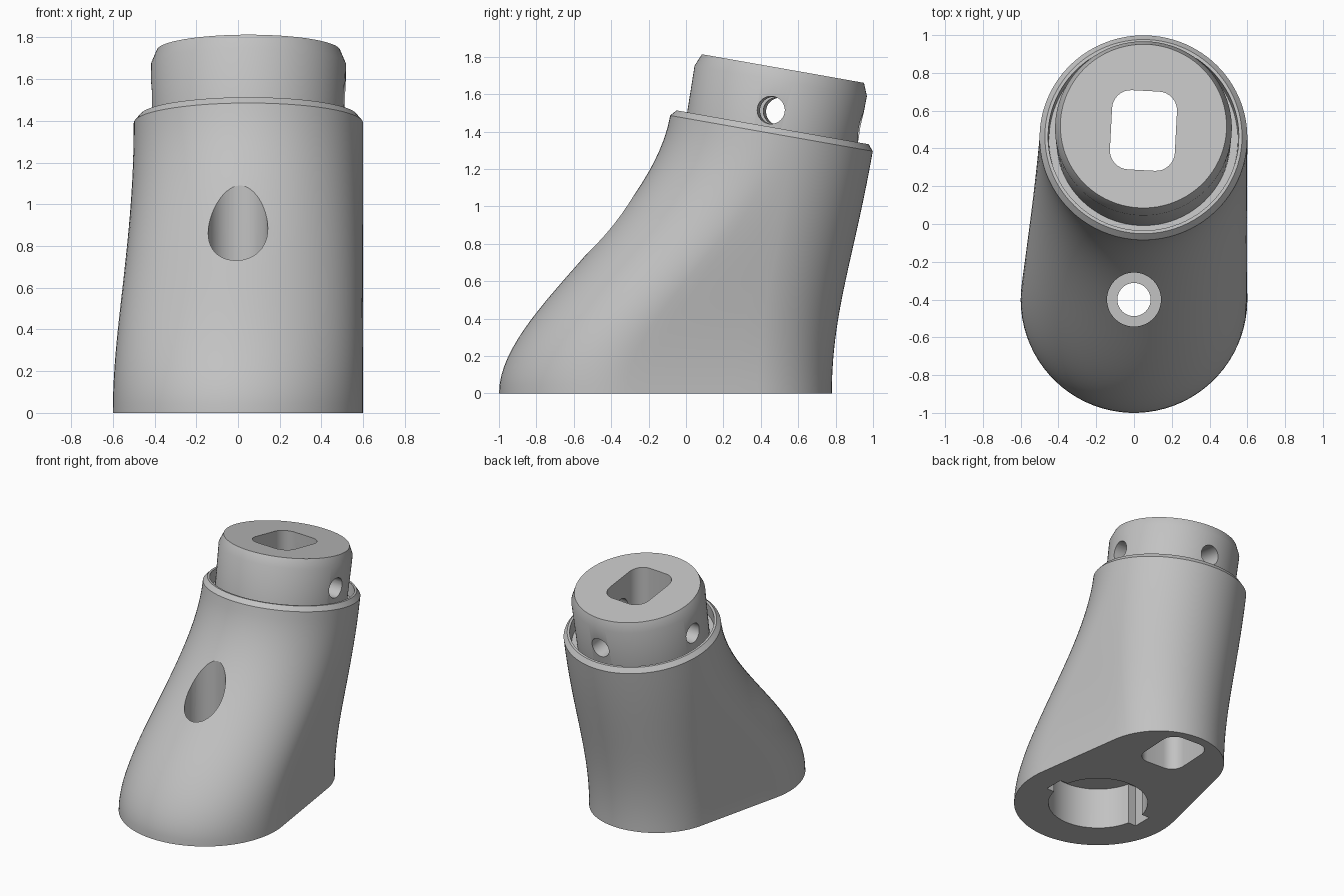
import bpy, bmesh, math
from mathutils import Vector, Matrix

if "Cube" in bpy.data.objects:
    bpy.data.objects.remove(bpy.data.objects["Cube"])

grey = bpy.data.materials.new("light grey")
grey.diffuse_color = (0.54, 0.54, 0.54, 1)
grey.use_nodes = True
grey.node_tree.nodes["Principled BSDF"].inputs["Base Color"].default_value = grey.diffuse_color

TILT, TWIST = math.radians(-10), math.radians(-3)
# tilted frame of the collar: origin at rim centre, local z along the neck axis
FRAME = Matrix.Translation((0.05, 0.457, 1.39)) @ Matrix.Rotation(TILT, 4, 'X')
AXIS = (FRAME.to_3x3() @ Vector((0, 0, 1)))


def arc(cx, cy, r, a0, a1, n):
    pts = []
    for i in range(n + 1):
        a = math.radians(a0 + (a1 - a0) * i / n)
        pts.append((cx + r * math.cos(a), cy + r * math.sin(a)))
    return pts


def line(p, q, n):
    return [(p[0] + (q[0] - p[0]) * i / n, p[1] + (q[1] - p[1]) * i / n) for i in range(1, n)]


def make(name, bm):
    bmesh.ops.recalc_face_normals(bm, faces=bm.faces)
    me = bpy.data.meshes.new(name)
    bm.to_mesh(me)
    bm.free()
    ob = bpy.data.objects.new(name, me)
    bpy.context.collection.objects.link(ob)
    me.materials.append(grey)
    return ob


def skin(bm, rings):
    """Join rings of points into a closed, capped tube."""
    vs = [[bm.verts.new(p) for p in ring] for ring in rings]
    n = len(vs[0])
    for a, b in zip(vs, vs[1:]):
        for i in range(n):
            j = (i + 1) % n
            bm.faces.new((a[i], a[j], b[j], b[i]))
    bm.faces.new(vs[0][::-1])
    bm.faces.new(vs[-1])


def prism(name, pts, z0, z1, matrix=Matrix()):
    bm = bmesh.new()
    skin(bm, [[matrix @ Vector((x, y, z)) for x, y in pts] for z in (z0, z1)])
    return make(name, bm)


def circle(x, y, r, n=48):
    return arc(x, y, r, 0, 360, n)[:-1]


def rounded_rect(hx, hy, r, n=8):
    pts = []
    for k, (sx, sy) in enumerate(((1, 1), (-1, 1), (-1, -1), (1, -1))):
        pts += arc(sx * (hx - r), sy * (hy - r), r, 90 * k, 90 * k + 90, n)
    return pts


# foot outline: large front round, tangent straight sides, smaller back round
NF, NL, NB = 44, 6, 40
BX, BY, BR = 0.032, 0.313, 0.467
lean = math.degrees(math.atan2(BY + 0.4, BX))
spread = math.degrees(math.acos((0.6 - BR) / math.hypot(BX, BY + 0.4)))
a_right, a_left = lean - spread, lean + spread
front = arc(0, -0.4, 0.6, a_left, 360 + a_right, NF)
back = arc(BX, BY, BR, a_right, a_left, NB)
foot = front + line(front[-1], back[0], NL) + back + line(back[-1], front[0], NL)
# matching angles around the collar circle
angles = []
for a0, a1, n in ((a_left + 8, a_right + 352, NF), (a_right + 352, a_right + 368, NL),
                  (a_right + 368, a_left + 352, NB), (a_left + 352, a_left + 368, NL)):
    angles += [math.radians(a0 + (a1 - a0) * i / n) for i in range(n)]


def collar_ring(r, h):
    return [FRAME @ Vector((r * math.cos(a), r * math.sin(a), h)) for a in angles]


# body: S-curved loft from foot to collar
top = collar_ring(0.55, 0)
rings = []
STEPS = 28
for s in range(STEPS + 1):
    t = s / STEPS
    h00, h10 = 2 * t**3 - 3 * t**2 + 1, t**3 - 2 * t**2 + t
    h01, h11 = 3 * t**2 - 2 * t**3, t**3 - t**2
    rings.append([Vector((x, y, 0)) * h00 + Vector((0, 0, 1.3)) * h10 + q * h01 + AXIS * 1.75 * h11
                  for (x, y), q in zip(foot, top)])
# rim chamfer, groove, neck and neck chamfer
for r, h in ((0.522, 0.033), (0.505, 0.033), (0.50, -0.06), (0.462, -0.06),
             (0.468, 0.285), (0.44, 0.352)):
    rings.append(collar_ring(r, h))
bm = bmesh.new()
skin(bm, rings)
body = make("angled_mount_body", bm)

cutters = []
# front screw well with counterbore
cutters.append(prism("screw_well", circle(0, -0.4, 0.143), 0.45, 2))
cutters.append(prism("screw_hole", circle(0, -0.4, 0.088), -0.1, 1))
# socket underneath with a notch on either side
socket = []
w, d = math.asin(0.075 / 0.355), math.asin(0.075 / 0.42)
for a in (0, math.pi):
    for r, b in ((0.355, a - w), (0.42, a - d), (0.42, a + d)):
        socket.append((r * math.cos(b), -0.4 + r * math.sin(b)))
    socket += arc(0, -0.4, 0.355, math.degrees(a + w), math.degrees(a + math.pi - w), 22)[:-1]
cutters.append(prism("socket", socket, -0.1, 0.32))
# vertical cable slot
cutters.append(prism("cable_slot", rounded_rect(0.172, 0.21, 0.1), -0.1, 2.5,
                     Matrix.Translation((0.05, 0.495, 0)) @ Matrix.Rotation(TWIST, 4, 'Z')))
# pin holes on both sides and the back of the neck
TURN = FRAME @ Matrix.Rotation(TWIST, 4, 'Z') @ Matrix.Translation((0, 0, 0.122))
cutters.append(prism("side_pin_hole", circle(0, 0, 0.074, 32), -0.8, 0.8,
                     TURN @ Matrix.Rotation(math.pi / 2, 4, 'Y')))
cutters.append(prism("back_pin_hole", circle(0, 0, 0.074, 32), 0.05, 0.8,
                     TURN @ Matrix.Rotation(-math.pi / 2, 4, 'X')))

bpy.context.view_layer.objects.active = body
for c in cutters:
    m = body.modifiers.new(c.name, 'BOOLEAN')
    m.operation, m.solver, m.object = 'DIFFERENCE', 'EXACT', c
    bpy.ops.object.modifier_apply(modifier=m.name)
for c in cutters:
    bpy.data.objects.remove(c)

bpy.ops.object.select_all(action='DESELECT')
body.select_set(True)
bpy.ops.object.shade_smooth_by_angle(angle=math.radians(25))
